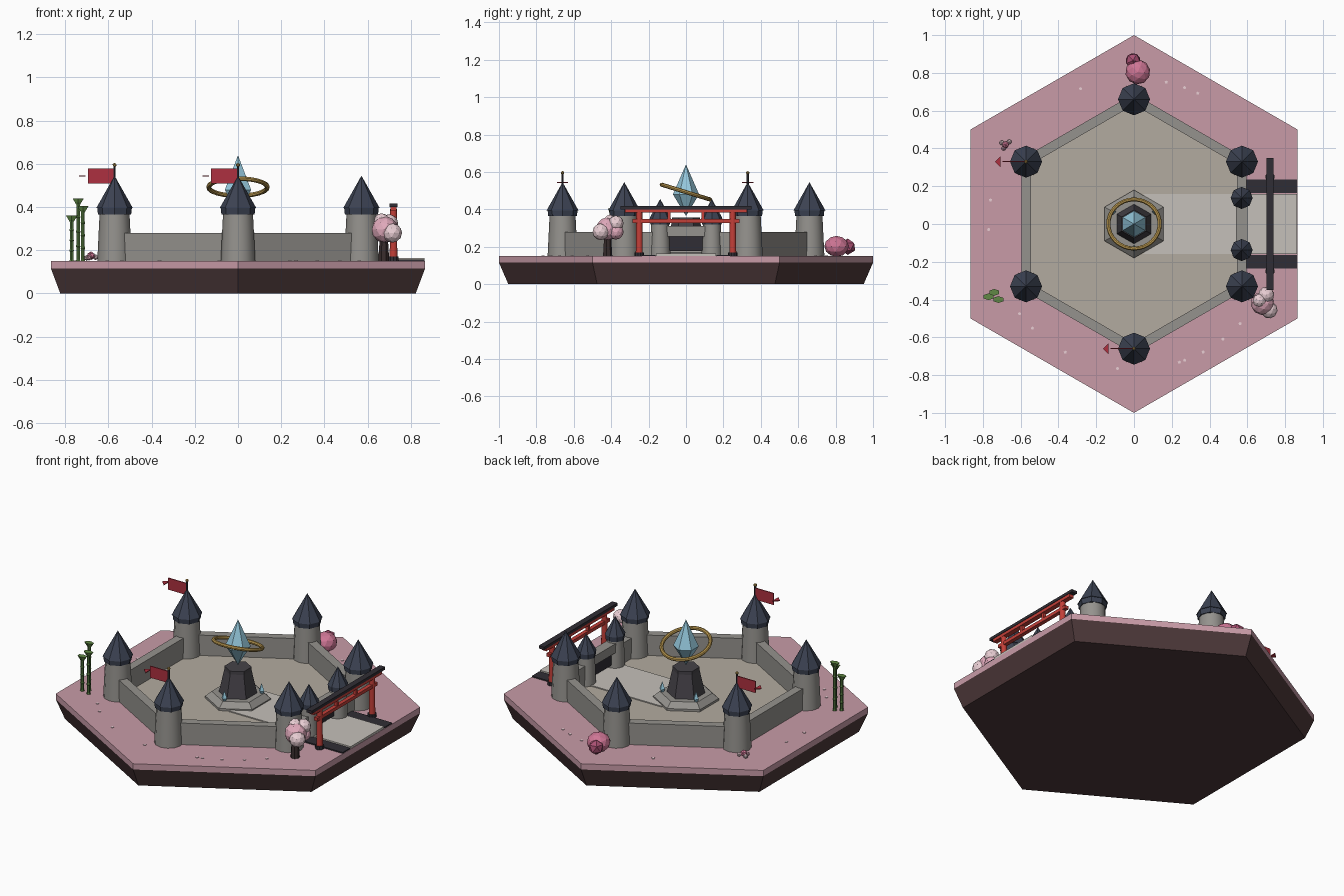
import bpy, bmesh, math, random
from mathutils import Vector

if "Cube" in bpy.data.objects:
    bpy.data.objects.remove(bpy.data.objects["Cube"])

random.seed(4)
COLORS = dict(pink=(.58, .33, .39), earth=(.075, .04, .042), floor=(.45, .41, .35), path=(.56, .53, .49),
              stone=(.30, .29, .27), roof=(.045, .055, .085), dark=(.03, .027, .035), red=(.55, .05, .04),
              flag=(.42, .03, .05), gold=(.5, .32, .08), crystal=(.30, .58, .72), pedestal=(.06, .055, .065),
              bamboo=(.09, .19, .05), leaf=(.12, .25, .06), blossom=(.75, .40, .50), pale=(.82, .62, .66),
              rose=(.62, .18, .30), deep=(.40, .08, .17), trunk=(.04, .025, .025))


def mat(key):
    m = bpy.data.materials.get(key) or bpy.data.materials.new(key)
    m.diffuse_color = (*COLORS[key], 1)
    m.use_nodes = True
    m.node_tree.nodes["Principled BSDF"].inputs["Base Color"].default_value = m.diffuse_color
    return m


def finish(name, bm, color, loc=(0, 0, 0), rot=(0, 0, 0), smooth=False):
    me = bpy.data.meshes.new(name)
    bmesh.ops.recalc_face_normals(bm, faces=bm.faces)
    bm.to_mesh(me)
    bm.free()
    ob = bpy.data.objects.new(name, me)
    bpy.context.collection.objects.link(ob)
    ob.location, ob.rotation_euler = loc, rot
    me.materials.append(mat(color))
    if smooth:
        bpy.ops.object.select_all(action='DESELECT')
        ob.select_set(True)
        bpy.context.view_layer.objects.active = ob
        bpy.ops.object.shade_smooth_by_angle(angle=math.radians(40))
    return ob


def lathe(name, prof, n, color, loc=(0, 0, 0), rot=(0, 0, 0), smooth=False):
    """Closed solid with n sides from (radius, z) points; first corner on +y."""
    bm = bmesh.new()
    rings = []
    for r, z in prof:
        k = n if r > 0 else 1
        rings.append([bm.verts.new((r * math.sin(math.tau * i / n), r * math.cos(math.tau * i / n), z))
                      for i in range(k)])
    for a, b in zip(rings, rings[1:]):
        for i in range(n):
            q = [a[i % len(a)], a[(i + 1) % len(a)], b[(i + 1) % len(b)], b[i % len(b)]]
            bm.faces.new(list(dict.fromkeys(q)))
    for r in (rings[0], rings[-1]):
        if len(r) > 2:
            bm.faces.new(r)
    return finish(name, bm, color, loc, rot, smooth)


def box(name, x, y, z, color, loc=(0, 0, 0), rot=(0, 0, 0)):
    """Box from (min, max) ranges."""
    bm = bmesh.new()
    bmesh.ops.create_cube(bm, size=1)
    for v in bm.verts:
        v.co = [(a + b) / 2 + c * (b - a) for (a, b), c in zip((x, y, z), v.co)]
    return finish(name, bm, color, loc, rot)


def blob(name, loc, r, color, squash=1, sub=1):
    bm = bmesh.new()
    bmesh.ops.create_icosphere(bm, subdivisions=sub, radius=r)
    for v in bm.verts:
        v.co.z *= squash
    return finish(name, bm, color, loc, (0, 0, random.random() * 3))


# Island base and courtyard floor
lathe("island_earth", [(.95, 0), (1, .115)], 6, 'earth')
lathe("island_grass", [(1, .115), (1, .15)], 6, 'pink')
lathe("courtyard_floor", [(.635, .15), (.635, .157)], 6, 'floor')
box("path", (.05, .864), (-.16, .16), (.15, .163), 'path')
for s in (-1, 1):
    box("path_border", (.59, .864), (s * .2 - .036, s * .2 + .036), (.15, .157), 'dark')


# Towers on the six corners, plus two small gate towers
def tower(name, x, y, r, top, tip):
    lathe(name, [(r, .15), (r * .86, top)], 12, 'stone', (x, y, 0), smooth=True)
    lathe(name + "_collar", [(r * .96, top - .015), (r * 1.0, top + .015)], 8, 'roof', (x, y, 0))
    lathe(name + "_roof", [(r * 1.06, top + .015), (0, tip)], 8, 'roof', (x, y, 0))


corners = [Vector((.66 * math.sin(i * math.tau / 6), .66 * math.cos(i * math.tau / 6), 0)) for i in range(6)]
for c in corners:
    tower("tower", c.x, c.y, .08, .38, .545)
for s in (-1, 1):
    tower("gate_tower", .57, s * .138, .055, .335, .455)

# Curtain walls; the +x side is split by the gate
for i in range(6):
    a, b = corners[i], corners[(i + 1) % 6]
    mid, ang = (a + b) / 2, math.atan2(b.y - a.y, b.x - a.x)
    spans = [(-.32, -.13), (.13, .32)] if i == 1 else [(-.32, .32)]
    for sp in spans:
        box("wall", sp, (-.025, .025), (.15, .28), 'stone', mid, (0, 0, ang))
box("gate_lintel", (.54, .6), (-.105, .105), (.255, .31), 'stone')
box("gate_door", (.56, .58), (-.095, .095), (.178, .257), 'dark')

# Banners on two towers
for x, y in ((-.5716, .33), (0, -.66)):
    lathe("flag_pole", [(.006, .52), (.006, .59)], 6, 'dark', (x, y, 0))
    blob("flag_finial", (x, y, .595), .01, 'gold')
    box("flag_cloth", (-.124, -.004), (-.003, .003), (.508, .578), 'flag', (x, y, 0))
    bm = bmesh.new()
    f = bm.faces.new([bm.verts.new(p) for p in ((-.165, 0, .541), (-.134, -.03, .541), (-.134, .03, .541))])
    e = bmesh.ops.extrude_face_region(bm, geom=[f])
    bmesh.ops.translate(bm, vec=(0, 0, .005), verts=[v for v in e['geom'] if isinstance(v, bmesh.types.BMVert)])
    finish("flag_tail", bm, 'flag', (x, y, 0))

# Pedestal with floating crystal, tilted ring and small shards
lathe("pedestal_step", [(.18, .155), (.18, .17), (.145, .2)], 6, 'stone')
lathe("pedestal", [(.105, .2), (.075, .335), (.075, .355)], 6, 'pedestal')
lathe("crystal", [(0, .365), (.07, .48), (0, .64)], 6, 'crystal')
for a in (30, 150, 270):
    t = math.radians(a)
    lathe("crystal_shard", [(0, .18), (.018, .215), (0, .26)], 4, 'crystal',
          (.13 * math.cos(t), .13 * math.sin(t), 0))
bpy.ops.mesh.primitive_torus_add(major_radius=.136, minor_radius=.011, major_segments=32, minor_segments=8,
                                 location=(0, 0, .492), rotation=(math.radians(-17), 0, 0))
ring = bpy.context.object
ring.name = "gold_ring"
ring.data.materials.append(mat('gold'))
bpy.ops.object.shade_smooth_by_angle()

# Red entrance arch
for s in (-1, 1):
    lathe("arch_post", [(.019, .15), (.016, .39)], 10, 'red', (.72, s * .25, 0), smooth=True)
    lathe("arch_foot", [(.025, .15), (.025, .17)], 10, 'dark', (.72, s * .25, 0))
    box("arch_strut", (.71, .73), (s * .09 - .008, s * .09 + .008), (.345, .39), 'red')
box("arch_lower_beam", (.708, .732), (-.285, .285), (.328, .348), 'red')
box("arch_upper_beam", (.705, .735), (-.325, .325), (.382, .4), 'red')
box("arch_cap", (.702, .738), (-.35, .35), (.4, .417), 'dark')

# Bamboo with stacked joints and leaf tufts
for x, y, h in ((-.77, -.385, .36), (-.74, -.362, .44), (-.718, -.4, .405)):
    n = 4
    step = (h - .17) / n
    prof = []
    for i in range(n):
        z = .15 + i * step
        prof += [(.012, z), (.009, z + .01), (.009, z + step - .006)]
    lathe("bamboo_stalk", prof + [(.012, .15 + n * step)], 6, 'bamboo', (x, y, 0))
    tuft = lathe("bamboo_leaves", [(.006, h - .035), (.03, h)], 6, 'leaf', (x, y, 0))
    tuft.scale.y = .6

# Blossom tree
lathe("tree_trunk", [(.026, .15), (.018, .28)], 7, 'trunk', (.675, -.42, 0))
for x, y, z, r, c in ((.68, -.42, .295, .062, 'blossom'), (.70, -.375, .325, .042, 'pale'),
                      (.715, -.455, .28, .045, 'pale'), (.70, -.375, .28, .042, 'blossom'),
                      (.665, -.405, .335, .036, 'pale')):
    blob("tree_blossom", (x, y, z), r, c, sub=2)

# Round bushes and a small flower clump
blob("bush_large", (.02, .805, .202), .066, 'rose', .85, 2)
blob("bush_small", (-.005, .865, .2), .044, 'deep')
for x, y, z, r, c in ((-.68, .42, .175, .02, 'rose'), (-.70, .43, .165, .014, 'pale'),
                      (-.66, .435, .168, .014, 'pale'), (-.69, .4, .165, .013, 'blossom')):
    blob("flower", (x, y, z), r, c)

# Fallen petals scattered round the rim
for i in range(18):
    t = random.random() * math.tau
    if math.cos(t) < .75:
        lathe("petal", [(.009, .15), (.009, .153)], 5, 'pale', (.77 * math.cos(t), .77 * math.sin(t), 0))
